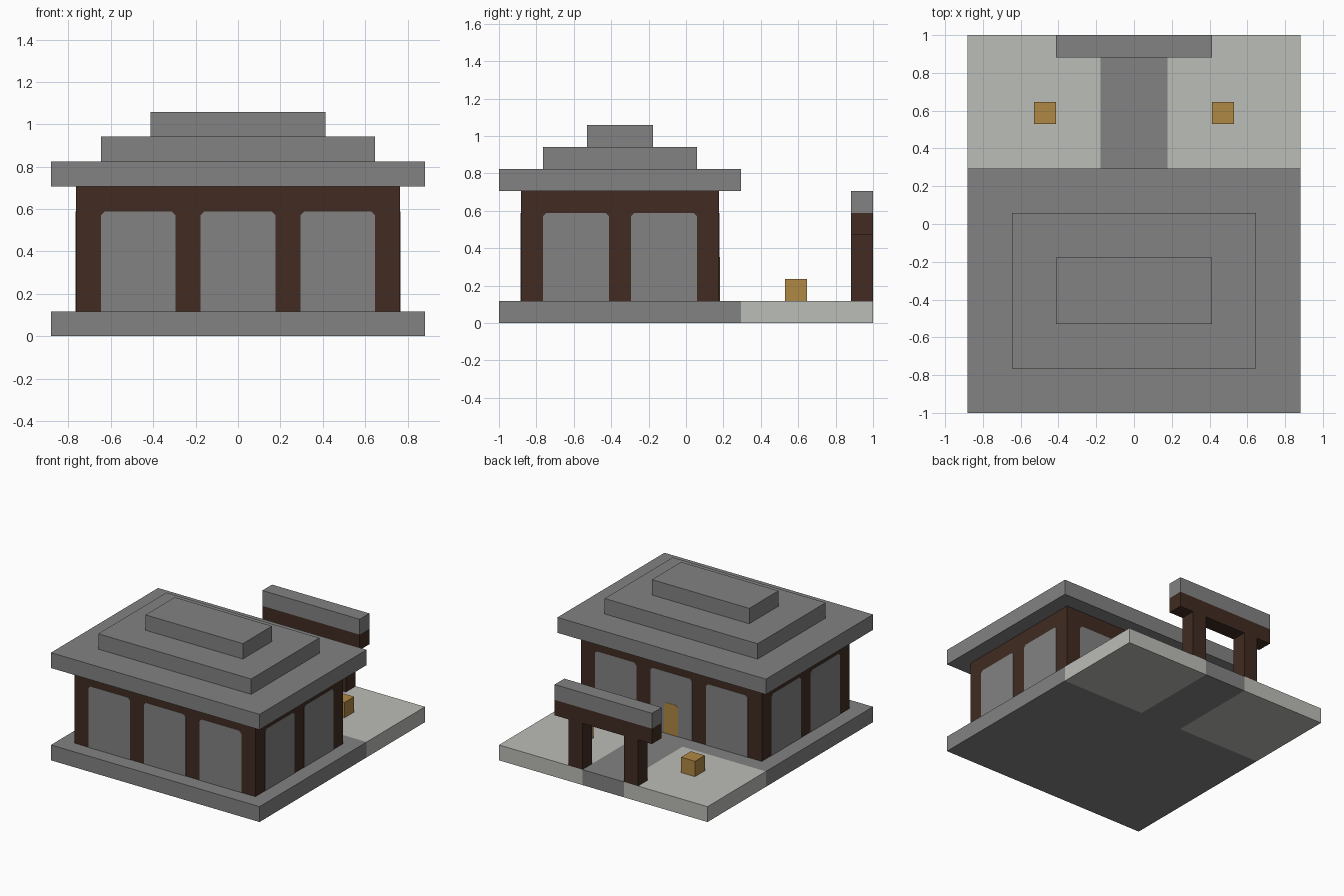
import bpy
import bmesh
from mathutils import Matrix, Vector

cube = bpy.data.objects.get("Cube")
if cube:
    bpy.data.objects.remove(cube, do_unlink=True)

U = 2 / 17          # building block size
SKIN = 0.002        # thickness of the flat wall panels


def material(name, rgb):
    m = bpy.data.materials.new(name)
    m.use_nodes = True
    m.diffuse_color = (*rgb, 1)
    m.node_tree.nodes["Principled BSDF"].inputs["Base Color"].default_value = (*rgb, 1)
    return m


stone = material("grey stone", (0.225, 0.225, 0.225))
gravel = material("pale gravel", (0.50, 0.51, 0.475))
wood = material("dark wood", (0.052, 0.024, 0.016))
ochre = material("ochre", (0.434, 0.246, 0.058))


def finish(name, bm, mat):
    bmesh.ops.recalc_face_normals(bm, faces=bm.faces)
    mesh = bpy.data.meshes.new(name)
    bm.to_mesh(mesh)
    bm.free()
    mesh.materials.append(mat)
    obj = bpy.data.objects.new(name, mesh)
    bpy.context.collection.objects.link(obj)
    return obj


def box(name, mat, x, y, z):
    """Box from (min, max) ranges counted in blocks."""
    lo, hi = (Vector(v) * U for v in zip(x, y, z))
    bm = bmesh.new()
    bmesh.ops.create_cube(bm, size=1, matrix=Matrix.Translation((lo + hi) / 2)
                          @ Matrix.Diagonal((*(hi - lo), 1)))
    return finish(name, bm, mat)


def panel(name, mat, start, along, width, height, out):
    """Thin plate on a wall, with clipped top corners."""
    w, h, c = width * U, height * U, 0.018
    outline = [(0, 0), (w, 0), (w, h - c), (w - c, h), (c, h), (0, h - c)]
    start, along, out = Vector(start) * U, Vector(along), Vector(out)
    bm = bmesh.new()
    face = bm.faces.new([bm.verts.new(start + along * a + Vector((0, 0, b)))
                         for a, b in outline])
    grown = bmesh.ops.extrude_face_region(bm, geom=[face])
    bmesh.ops.translate(bm, vec=out * SKIN,
                        verts=[v for v in grown["geom"] if isinstance(v, bmesh.types.BMVert)])
    return finish(name, bm, mat)


# Ground: stone foundation, path and two gravel beds
box("foundation", stone, (-7.5, 7.5), (-8.5, 2.5), (0, 1))
box("path", stone, (-1.5, 1.5), (2.5, 8.5), (0, 1))
for side, x in (("left", (1.5, 7.5)), ("right", (-7.5, -1.5))):
    box(side + "_gravel_bed", gravel, x, (2.5, 8.5), (0, 1))

# Hall body, whose visible wood reads as posts and top beam
box("hall_frame", wood, (-6.5, 6.5), (-7.5, 1.5), (1, 6))

# Wall panels between the posts
for i, x in enumerate((-5.5, -1.5, 2.5)):
    panel(f"front_panel_{i + 1}", stone, (x, -7.5, 1), (1, 0, 0), 3, 4, (0, -1, 0))
    panel(f"back_panel_{i + 1}", stone, (x, 1.5, 1), (1, 0, 0), 3, 4, (0, 1, 0))
for i, y in enumerate((-6.5, -2.5)):
    panel(f"left_panel_{i + 1}", stone, (6.5, y, 1), (0, 1, 0), 3, 4, (1, 0, 0))
    panel(f"right_panel_{i + 1}", stone, (-6.5, y, 1), (0, 1, 0), 3, 4, (-1, 0, 0))

# Door on the middle back panel
door = panel("door", ochre, (-0.5, 1.5, 1), (1, 0, 0), 1, 2, (0, 1, 0))
door.location.y = SKIN

# Stepped roof, each tier smaller than the one below
for i in range(3):
    hx, hy = 7.5 - 2 * i, 5.5 - 2 * i
    box(f"roof_tier_{i + 1}", stone, (-hx, hx), (-3 - hy, -3 + hy), (6 + i, 7 + i))

# Gate at the end of the path, and a lantern on each gravel bed
for side, s in (("left", 1), ("right", -1)):
    box(side + "_gate_post", wood, sorted((1.5 * s, 2.5 * s)), (7.5, 8.5), (1, 4))
    box(side + "_lantern", ochre, sorted((3.5 * s, 4.5 * s)), (4.5, 5.5), (1, 2))
box("gate_beam", wood, (-3.5, 3.5), (7.5, 8.5), (4, 5))
box("gate_roof", stone, (-3.5, 3.5), (7.5, 8.5), (5, 6))
